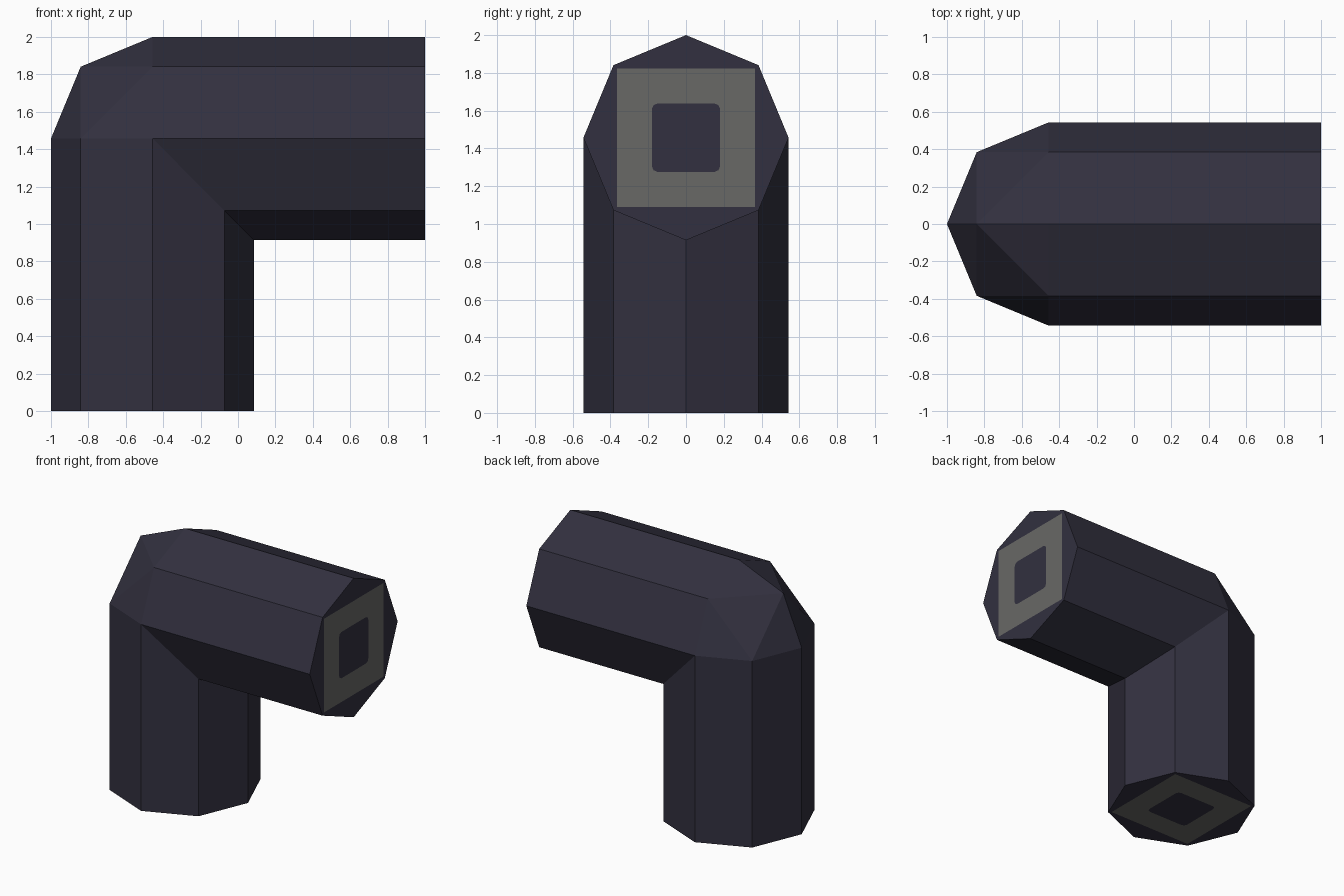
import bpy, bmesh, math

if "Cube" in bpy.data.objects:
    bpy.data.objects.remove(bpy.data.objects["Cube"])

R = 0.543                 # tube radius (octagon corners)
CX, CZ = -0.457, 1.457    # axis of the upright leg / of the level arm
K = R * math.sqrt(0.5)


def material(name, rgb):
    m = bpy.data.materials.new(name)
    m.diffuse_color = (*rgb, 1)
    m.use_nodes = True
    m.node_tree.nodes["Principled BSDF"].inputs["Base Color"].default_value = m.diffuse_color
    return m


dark = material("dark slate", (0.032, 0.030, 0.050))
grey = material("mid grey", (0.138, 0.138, 0.132))

bm = bmesh.new()


def face(points, mat=0):
    f = bm.faces.new([bm.verts.new(p) for p in points])
    f.material_index = mat


# Cross-section coordinates: u points to the outside of the bend, y is across.
def leg_end(u, y):
    return (CX - u, y, 0)


def arm_end(u, y):
    return (1, y, CZ + u)


def leg_joint(u, y):      # inner half is mitred, outer half stops level
    return (CX - u, y, CZ + min(u, 0))


def arm_joint(u, y):
    return (CX - min(u, 0), y, CZ + u)


octagon = [(R * math.cos(i * math.pi / 4), R * math.sin(i * math.pi / 4)) for i in range(8)]

# Leg and arm walls
for end, joint in ((leg_end, leg_joint), (arm_end, arm_joint)):
    for i in range(8):
        p, q = octagon[i], octagon[(i + 1) % 8]
        face([end(*p), end(*q), joint(*q), joint(*p)])

# Faceted outer corner of the bend, both sides
for s in (1, -1):
    a, b, c = (CX - R, 0, CZ), (CX - K, 0, CZ + K), (CX, 0, CZ + R)
    d, e, f = (CX - K, s * K, CZ), (CX, s * K, CZ + K), (CX, s * R, CZ)
    for tri in ((a, b, d), (b, c, e), (d, e, f), (b, e, d)):
        face(tri)

# End caps: dark rim, grey square frame, dark rounded square
SQ, IN, RAD = 0.366, 0.181, 0.03
SIGNS = [(1, 1), (-1, 1), (-1, -1), (1, -1)]
hole = []
for j, (su, sy) in enumerate(SIGNS):
    pts = [(su * IN, sy * (IN - RAD)),
           (su * (IN - RAD * 0.3), sy * (IN - RAD * 0.3)),
           (su * (IN - RAD), sy * IN)]
    hole.append(pts if j % 2 == 0 else pts[::-1])
for end in (leg_end, arm_end):
    for j in range(4):
        n = (j + 1) % 4
        s0, s1 = [(SIGNS[k][0] * SQ, SIGNS[k][1] * SQ) for k in (j, n)]
        rim = [octagon[(2 * j + 1 + k) % 8] for k in range(3)]
        face([end(*p) for p in rim + [s1, s0]])
        face([end(*p) for p in [s0, s1, hole[n][1], hole[n][0], hole[j][2], hole[j][1]]], 1)
    face([end(*p) for corner in hole for p in corner])

bmesh.ops.remove_doubles(bm, verts=bm.verts, dist=0.0005)
bmesh.ops.recalc_face_normals(bm, faces=bm.faces)

mesh = bpy.data.meshes.new("elbow_pipe")
bm.to_mesh(mesh)
bm.free()
mesh.materials.append(dark)
mesh.materials.append(grey)
bpy.context.collection.objects.link(bpy.data.objects.new("elbow_pipe", mesh))
